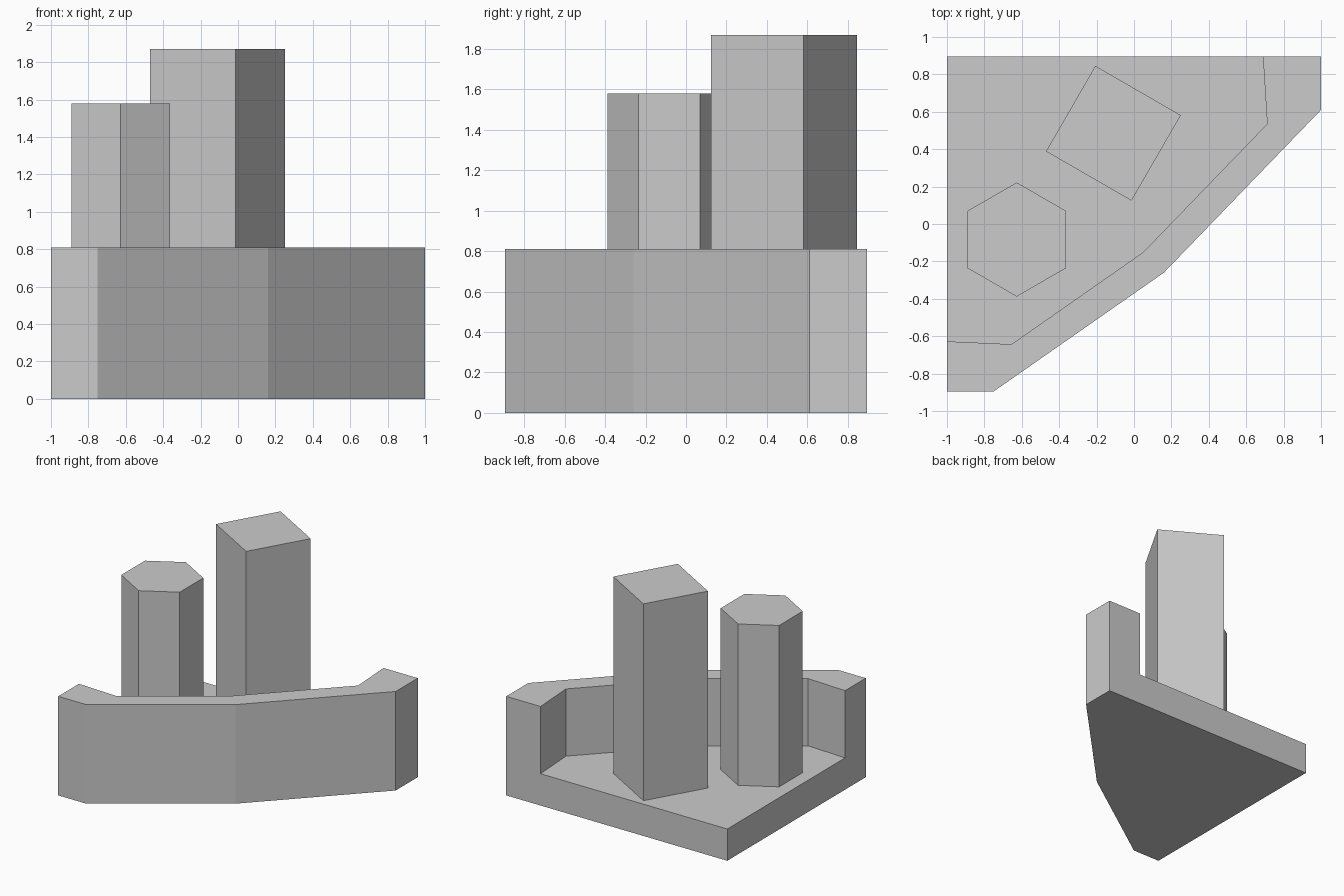
import bpy
import bmesh
from math import cos, sin, radians

if "Cube" in bpy.data.objects:
    bpy.data.objects.remove(bpy.data.objects["Cube"])

FLOOR, RIM = 0.26, 0.81

# Single grey material
grey = bpy.data.materials.new("stone grey")
grey.use_nodes = True
grey.diffuse_color = (0.6, 0.6, 0.6, 1)
grey.node_tree.nodes["Principled BSDF"].inputs["Base Color"].default_value = grey.diffuse_color


def prism(name, outline, bottom, top):
    """Extrude a flat outline upwards into a closed solid."""
    bm = bmesh.new()
    face = bm.faces.new([bm.verts.new((x, y, bottom)) for x, y in outline])
    sides = bmesh.ops.extrude_face_region(bm, geom=[face], use_keep_orig=True)
    verts = [g for g in sides["geom"] if isinstance(g, bmesh.types.BMVert)]
    bmesh.ops.translate(bm, verts=verts, vec=(0, 0, top - bottom))
    bmesh.ops.recalc_face_normals(bm, faces=bm.faces)
    mesh = bpy.data.meshes.new(name)
    bm.to_mesh(mesh)
    bm.free()
    mesh.materials.append(grey)
    obj = bpy.data.objects.new(name, mesh)
    bpy.context.collection.objects.link(obj)
    return obj


def polygon(cx, cy, radius, sides, turn):
    """Corner points of a regular polygon, first corner at the given angle."""
    angles = [radians(turn + 360 * i / sides) for i in range(sides)]
    return [(cx + radius * cos(a), cy + radius * sin(a)) for a in angles]


# Platform with a raised wall along its slanted front
platform = prism("walled_platform",
                 [(-1, 0.895), (-1, -0.895), (-0.75, -0.895),
                  (0.16, -0.26), (1, 0.61), (1, 0.895)], 0, RIM)

# Recess cut down to the floor, open at the back and the right
recess = prism("recess_cutter",
               [(-1.1, 1), (-1.1, -0.623), (-0.655, -0.643),
                (0.05, -0.15), (0.712, 0.535), (0.683, 1)], FLOOR, 1)
recess.hide_render = True
cut = platform.modifiers.new("recess", "BOOLEAN")
cut.operation, cut.solver, cut.object = "DIFFERENCE", "EXACT", recess
bpy.context.view_layer.objects.active = platform
bpy.ops.object.modifier_apply(modifier=cut.name)
bpy.data.objects.remove(recess)

# Towers standing on the floor
prism("square_tower", polygon(-0.11, 0.485, 0.373, 4, 15), FLOOR, 1.87)
prism("hexagonal_tower", polygon(-0.627, -0.083, 0.305, 6, 30), FLOOR, 1.58)
